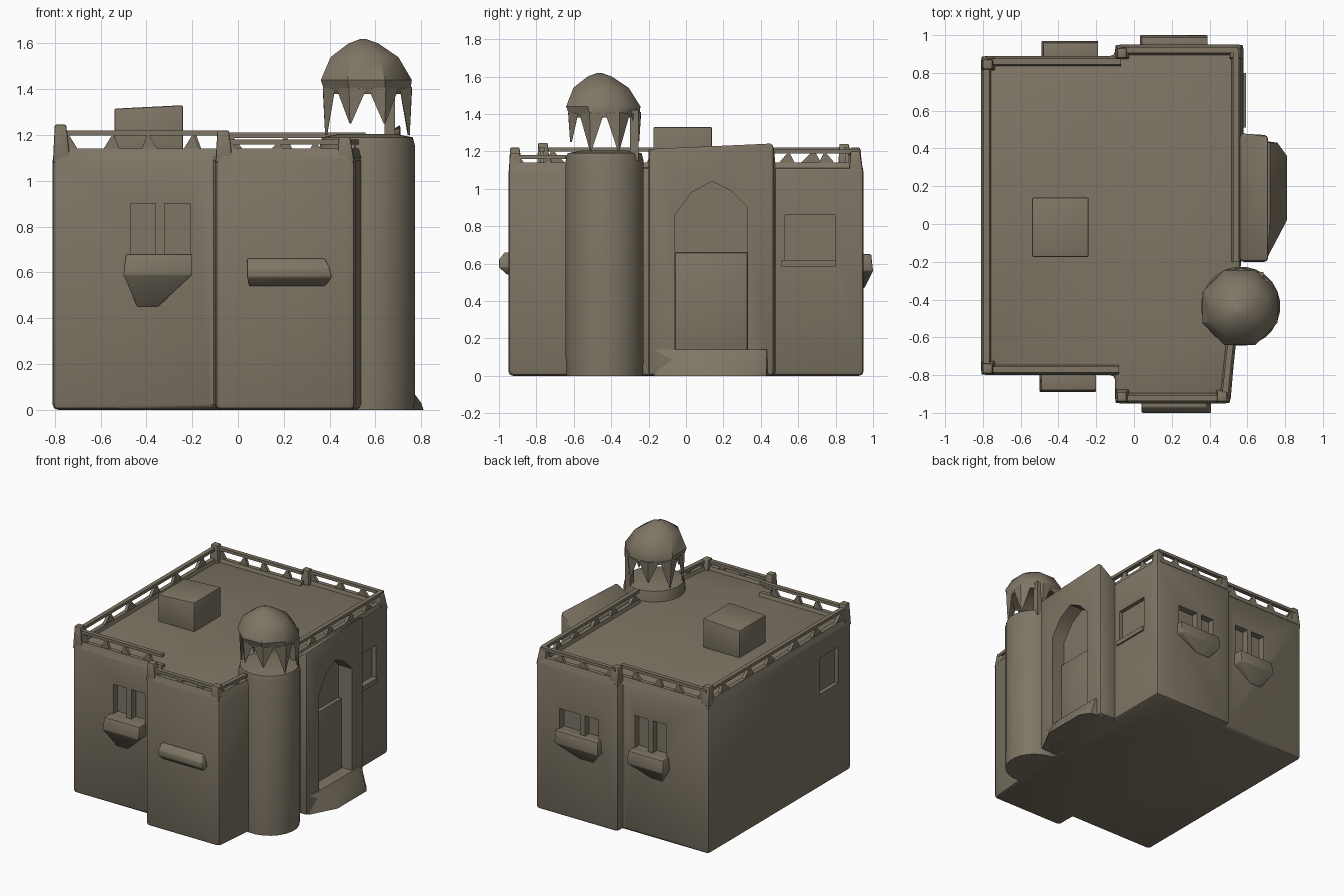
import bpy, bmesh, math
from mathutils import Vector

if "Cube" in bpy.data.objects:
    bpy.data.objects.remove(bpy.data.objects["Cube"])

stone = bpy.data.materials.new("weathered stone")
stone.diffuse_color = (0.21, 0.18, 0.13, 1)
stone.use_nodes = True
stone.node_tree.nodes["Principled BSDF"].inputs["Base Color"].default_value = stone.diffuse_color


def finish(name, bm, bevel=0.0):
    bmesh.ops.recalc_face_normals(bm, faces=bm.faces)
    me = bpy.data.meshes.new(name)
    bm.to_mesh(me)
    bm.free()
    me.materials.append(stone)
    ob = bpy.data.objects.new(name, me)
    bpy.context.collection.objects.link(ob)
    if bevel:
        m = ob.modifiers.new("bevel", 'BEVEL')
        m.width, m.segments = bevel, 2
    return ob


def loft(name, rings, bevel=0.0, bm=None):
    """Skin rings of equal length and cap both ends."""
    own = bm is None
    bm = bm or bmesh.new()
    vs = [[bm.verts.new(p) for p in r] for r in rings]
    n = len(rings[0])
    for a, b in zip(vs, vs[1:]):
        for i in range(n):
            j = (i + 1) % n
            bm.faces.new((a[i], a[j], b[j], b[i]))
    bm.faces.new(vs[0][::-1])
    bm.faces.new(vs[-1])
    if own:
        return finish(name, bm, bevel)


def rect(x0, x1, y0, y1, z):
    return [(x0, y0, z), (x1, y0, z), (x1, y1, z), (x0, y1, z)]


def box(name, x0, x1, y0, y1, z0, z1, bevel=0.0):
    return loft(name, [rect(x0, x1, y0, y1, z0), rect(x0, x1, y0, y1, z1)], bevel)


def ngon(cx, cy, r, z, n=8):
    return [(cx + r * math.cos((i + .5) * math.tau / n),
             cy + r * math.sin((i + .5) * math.tau / n), z) for i in range(n)]


def cut(ob, cutter):
    m = ob.modifiers.new("cut", 'BOOLEAN')
    m.operation, m.object, m.solver = 'DIFFERENCE', cutter, 'EXACT'
    bpy.context.view_layer.objects.active = ob
    for mod in list(ob.modifiers):
        bpy.ops.object.modifier_apply(modifier=mod.name)
    bpy.data.objects.remove(cutter)


# Main block: stepped footprint with soft corners
plan = [(-.81, -.80), (-.1, -.80), (-.1, -.95), (.51, -.95), (.54, -.6), (.58, 0),
        (.58, .95), (-.1, .95), (-.1, .89), (-.81, .89)]
body = loft("main_block", [[(x, y, z) for x, y in plan] for z in (0, 1.115)], .025)


# Windows: recess, shutter, sill and tapering bracket
def window(x0, x1, y, s, z0, z1, out, foot):
    cut(body, box("cutter", x0 + .03, x1 - .01, y - .05, y + .05, z0, z1))
    w = x1 - x0
    box("window_shutter", x0 + .14, x0 + .18, *sorted((y, y - s * .05)), z0, z1)
    a, b = y - s * .03, y + s * out
    loft("window_sill", [rect(x0 + .2 * w, x0 + .5 * w, a, y + s * .005, foot),
                         rect(x0, x1, a, b, z0 - .09),
                         rect(x0 + .01, x1, a, b - s * .01, z0)], .006)


window(-.50, -.20, -.80, -1, .68, .90, .09, .45)
window(-.49, -.19, .89, 1, .64, .88, .08, .45)
window(.03, .39, .95, 1, .65, .80, .05, .47)
# Front ledge on the projecting wing
loft("front_ledge", [rect(.05, .38, -.955, -.93, .54), rect(.04, .41, -1, -.93, .58),
                     rect(.04, .40, -1, -.93, .62), rect(.04, .38, -.97, -.93, .66)], .006)
# Shallow side niches
cut(body, box("cutter", -.9, -.78, -.64, -.42, .70, .97))
cut(body, box("cutter", .55, .7, .53, .80, .62, .86))
box("side_sill", .54, .592, .51, .80, .585, .62)

# Gateway with pointed arch niche; its top slopes back down to the roof
gate_plan = [(.56, -.2), (.71, -.2), (.71, .47), (.56, .48)]
gate = loft("gateway", [[(x, y, 0) for x, y in gate_plan],
                        [(x, y, 1.13 if x < .6 else 1.22 + (.03 if y > 0 else 0))
                         for x, y in gate_plan]], .02)
arch = [(-.06, .14), (.33, .14), (.33, .90), (.24, .99), (.14, 1.04), (.03, .98), (-.06, .86)]
cut(gate, loft("cutter", [[(x, y, z) for y, z in arch] for x in (.60, .9)]))
box("gate_door", .58, .63, -.06, .33, .12, .66, .01)
foot = [(.56, -.18), (.71, -.17), (.81, .02), (.81, .36), (.76, .43), (.56, .46)]
loft("gate_step", [[(x, y, 0) for x, y in foot],
                   [(x - (.01 if x > .6 else 0), y, .03) for x, y in foot],
                   [(min(x, .72), y, .14) for x, y in foot]])

# Round tower
TX, TY = .565, -.435
loft("round_tower", [ngon(TX, TY, r, z, 24) for r, z in
                     ((.205, 0), (.21, .1), (.21, 1.15), (.20, 1.19), (.12, 1.205))])

# Lantern dome: hollow cap with hanging pointed legs
loft("tower_dome", [ngon(TX - (z - 1.38) * .08, TY - (z - 1.38) * .12, r, z) for r, z in
                    ((.05, 1.46), (.17, 1.40), (.20, 1.38), (.215, 1.44),
                     (.16, 1.54), (.07, 1.60), (.01, 1.62))])
bm = bmesh.new()
for i in range(8):
    a = (i + .5) * math.tau / 8
    h = math.radians(21)

    def at(r, ang, z):
        return (TX + r * math.cos(ang), TY + r * math.sin(ang), z)
    tip = 1.20 if i in (0, 3, 4, 7) else 1.25
    base = [at(.195, a - h, 1.40), at(.21, a, 1.41), at(.195, a + h, 1.40), at(.17, a, 1.41)]
    end = [at(.195, a - .02, tip), at(.20, a, tip), at(.195, a + .02, tip), at(.19, a, tip)]
    loft("", [base, end], bm=bm)
finish("dome_legs", bm)
box("dome_post", .64, .685, -.30, -.255, 1.15, 1.42)

# Roof box with slightly sloping lid
loft("roof_box", [rect(-.54, -.24, -.175, .14, 1.08),
                  [(-.54, -.175, 1.315), (-.24, -.175, 1.33), (-.24, .14, 1.33), (-.54, .14, 1.315)]], .008)


# Parapet: thin rail on triangular supports
def parapet(p, q, n, z):
    p, q = Vector((*p, 0)), Vector((*q, 0))
    d = q - p
    side = Vector((-d.y, d.x, 0)).normalized() * .016
    up = Vector((0, 0, 1))
    bm = bmesh.new()
    loft("", [[c - side + up * (z - .022), c + side + up * (z - .022),
               c + side + up * z, c - side + up * z] for c in (p, q)], bm=bm)
    loft("", [[c - side * 1.8 + up * 1.1, c + side * 1.8 + up * 1.1,
               c + side + up * 1.14, c - side + up * 1.14] for c in (p, q)], bm=bm)
    for i in range(n):
        a, b = p + d * (i / n), p + d * ((i + .55) / n)
        top = p + d * ((i + .2 + .15 * (i % 2)) / n)
        tri = [a + up * 1.11, b + up * 1.11, top + up * (z - .01)]
        loft("", [[v + side * k for v in tri] for k in (-.7, .7)], bm=bm)
    finish("parapet", bm)


for p, q, n, z in [((-.78, -.77), (-.78, .86), 6, 1.22), ((-.78, -.77), (-.08, -.77), 4, 1.22),
                   ((-.07, -.92), (.48, -.92), 3, 1.18), ((.48, -.92), (.51, -.64), 2, 1.18),
                   ((.54, -.2), (.54, .92), 5, 1.21), ((-.07, .92), (.55, .92), 3, 1.21),
                   ((-.78, .86), (-.07, .86), 4, 1.22)]:
    parapet(p, q, n, z)
# Corner posts
for x, y, z in [(-.77, -.76, 1.245), (-.77, .85, 1.24), (-.06, -.91, 1.22), (.47, -.91, 1.19),
                (.54, .91, 1.20), (-.06, .91, 1.22)]:
    loft("corner_post", [rect(x - .038, x + .038, y - .038, y + .038, 1.08),
                         rect(x - .03, x + .02, y - .03, y + .02, z)], .006)

# Bake bevels and smooth soft edges
bpy.ops.object.select_all(action='DESELECT')
for ob in bpy.data.objects:
    bpy.context.view_layer.objects.active = ob
    for mod in list(ob.modifiers):
        bpy.ops.object.modifier_apply(modifier=mod.name)
    ob.select_set(True)
bpy.ops.object.shade_smooth_by_angle(angle=math.radians(40))
